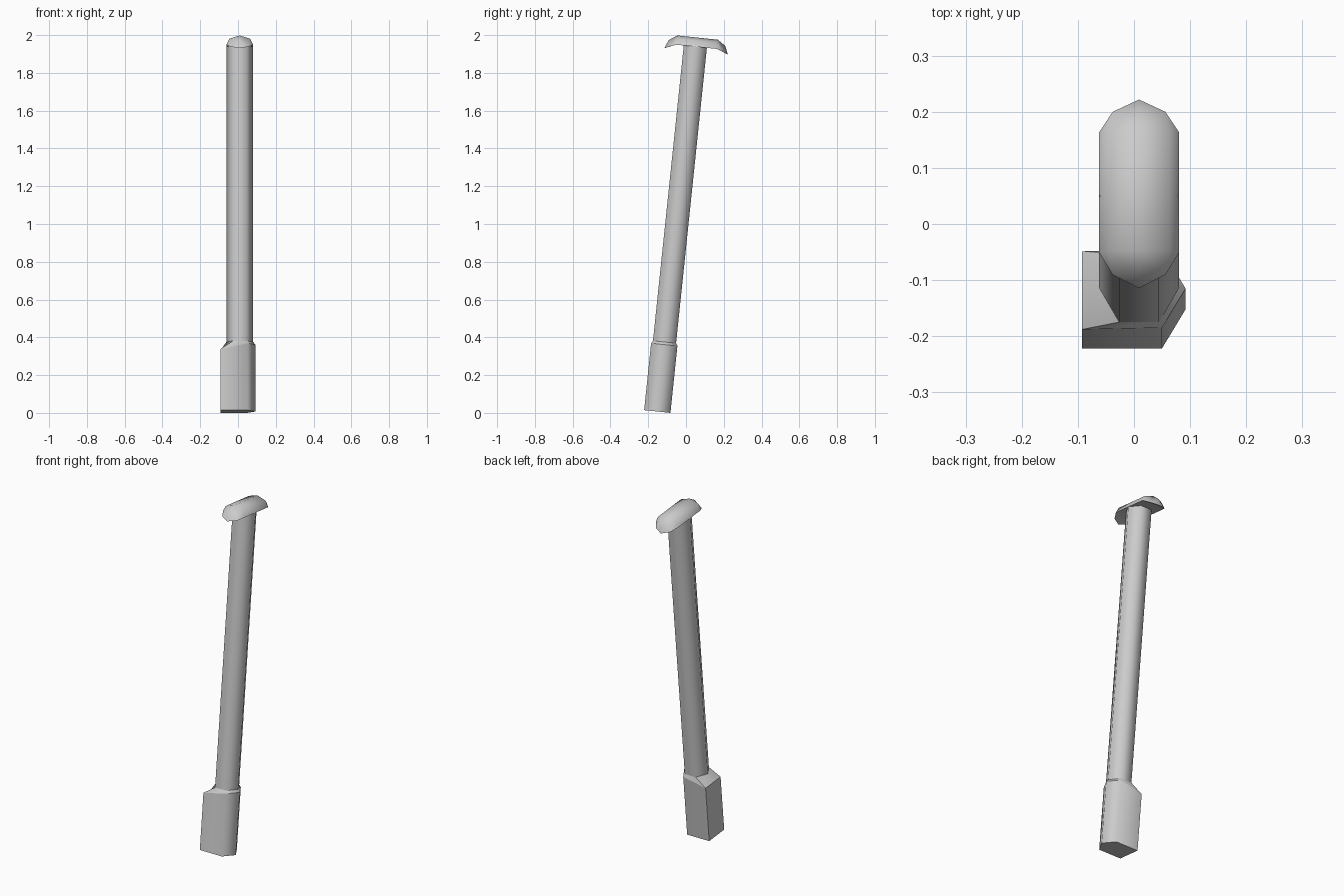
import bpy, bmesh, math
from mathutils import Matrix

if "Cube" in bpy.data.objects:
    bpy.data.objects.remove(bpy.data.objects["Cube"])

# Whole tool leans back; parts are modelled upright around the base centre
LEAN = Matrix.Translation((0, -0.152, 0.0073)) @ Matrix.Rotation(math.radians(-5.95), 4, 'X')
CX = 0.009  # shaft centre in x


def finish(bm, name, angle=62):
    bmesh.ops.recalc_face_normals(bm, faces=bm.faces)
    bm.transform(LEAN)
    mesh = bpy.data.meshes.new(name)
    bm.to_mesh(mesh)
    bm.free()
    ob = bpy.data.objects.new(name, mesh)
    bpy.context.collection.objects.link(ob)
    bpy.ops.object.select_all(action='DESELECT')
    ob.select_set(True)
    bpy.context.view_layer.objects.active = ob
    bpy.ops.object.shade_smooth_by_angle(angle=math.radians(angle))


def loft(name, rings, cap_start=False, cap_end=False):
    bm = bmesh.new()
    loops = [[bm.verts.new(p) for p in r] for r in rings]
    for a, b in zip(loops, loops[1:]):
        n = len(a)
        for i in range(n):
            j = (i + 1) % n
            bm.faces.new((a[i], a[j], b[j], b[i]))
    if cap_start:
        bm.faces.new(loops[0])
    if cap_end:
        bm.faces.new(loops[-1])
    finish(bm, name)


def hexagon(z, r=0.071):
    return [(CX + r * math.cos(k * math.pi / 3), r * math.sin(k * math.pi / 3), z) for k in range(6)]


# Base block: five-sided section (sixth point on the flat side) with sloping shoulder
section = [(0.092, 0), (0.05, 0.07), (-0.093, 0.07), (-0.093, 0), (-0.093, -0.07), (0.05, -0.07)]
bottom = [(x, y, 0) for x, y in section]
shoulder = [(x, y, 0.356 if x > 0 else 0.325) for x, y in section]
loft("base_block", [bottom, shoulder], cap_start=True)
loft("base_shoulder", [shoulder, hexagon(0.37)])

# Six-sided shaft
loft("shaft", [hexagon(0.37), hexagon(1.945)], cap_end=True)

# Head: rounded cross bar with drooping ends, mirrored front to back
bm = bmesh.new()
MID = 0.007
ends = []
for s in (-1, 1):
    def pts(profile):
        return [bm.verts.new((CX + x, MID + s * y, z)) for x, y, z in profile]
    a = pts([(-0.071, 0.108, 1.942), (-0.055, 0.108, 1.974), (0, 0.108, 1.991),
             (0.055, 0.108, 1.974), (0.071, 0.108, 1.942)])
    b = pts([(-0.047, 0.146, 1.927), (0, 0.151, 1.962), (0.047, 0.146, 1.927)])
    tip = pts([(0, 0.169, 1.917)])[0]
    for f in ((a[0], a[1], b[0]), (a[1], a[2], b[1], b[0]), (a[2], a[3], b[2], b[1]),
              (a[3], a[4], b[2]), (b[0], b[1], tip), (b[1], b[2], tip),
              (a[0], b[0], tip, b[2], a[4])):
        bm.faces.new(f)
    ends.append(a)
p, q = ends
for i in range(5):
    j = (i + 1) % 5
    bm.faces.new((p[i], p[j], q[j], q[i]))
finish(bm, "head_bar")
